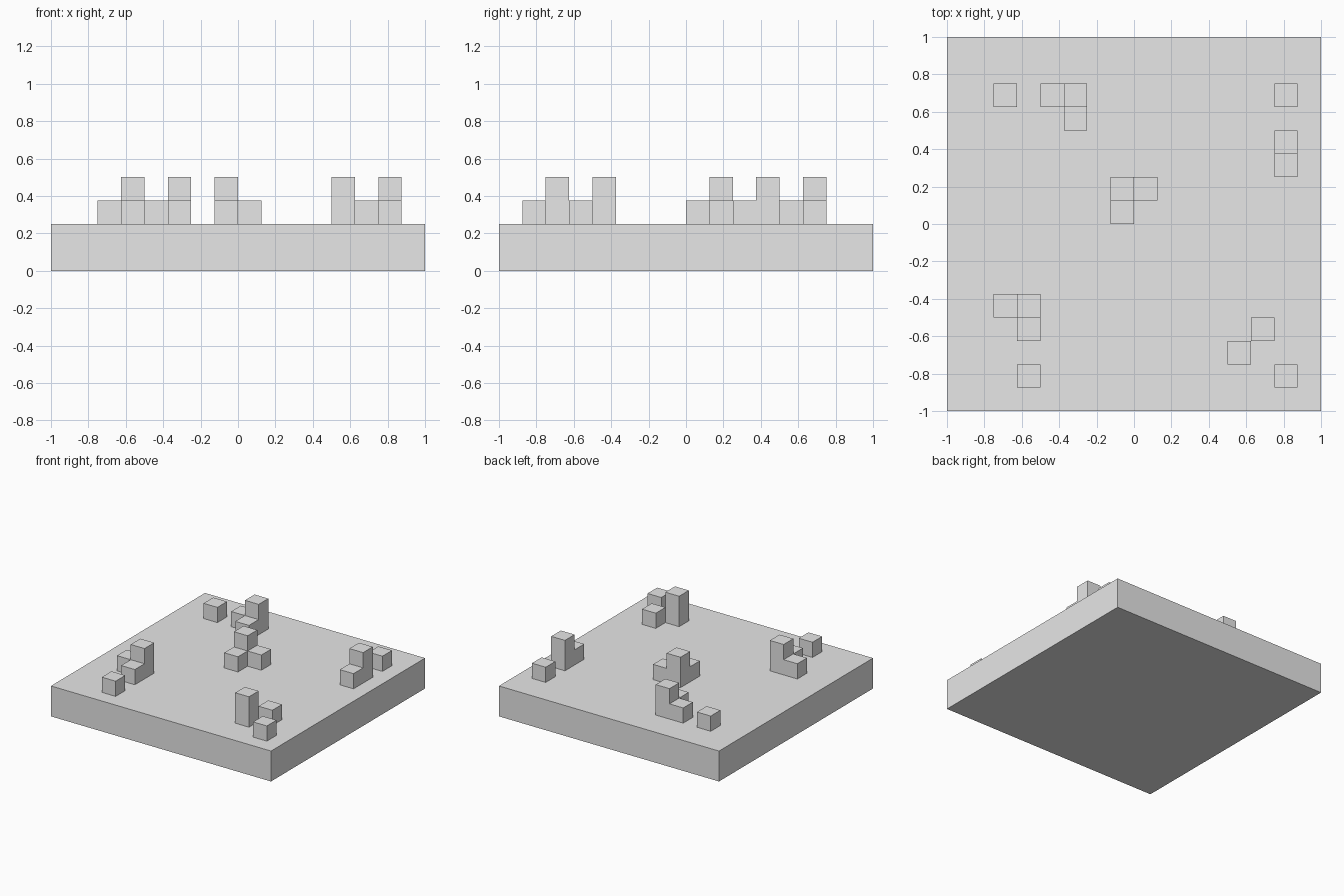
import bpy

# Remove the default cube only
default = bpy.data.objects.get("Cube")
if default:
    bpy.data.objects.remove(default, do_unlink=True)

UNIT = 0.125   # edge of one small block
BASE = 0.25    # slab thickness

# Plain grey material
grey = bpy.data.materials.new("plain_grey")
grey.use_nodes = True
colour = (0.8, 0.8, 0.8, 1)
grey.diffuse_color = colour
grey.node_tree.nodes["Principled BSDF"].inputs["Base Color"].default_value = colour


def box(name, centre, size):
    """Add a flat-shaded box with applied scale."""
    bpy.ops.mesh.primitive_cube_add(size=1, location=centre)
    ob = bpy.context.object
    ob.name = name
    ob.scale = size
    bpy.ops.object.transform_apply(location=False, rotation=False, scale=True)
    ob.data.materials.append(grey)
    return ob


def block(name, column, row, storeys):
    """Stand a square block on the slab at a grid cell."""
    height = storeys * UNIT
    box(name, ((column + 0.5) * UNIT, (row + 0.5) * UNIT, BASE + height / 2),
        (UNIT, UNIT, height))


# Ground slab
box("ground_slab", (0, 0, BASE / 2), (2, 2, BASE))

# Each cluster: one tall tower cell, then its low block cells
clusters = {
    "back_right": [(-3, 5), (-4, 5), (-3, 4), (-6, 5)],
    "back_left": [(6, 3), (6, 2), (6, 5)],
    "centre": [(-1, 1), (0, 1), (-1, 0)],
    "front_right": [(-5, -4), (-6, -4), (-5, -5), (-5, -7)],
    "front_left": [(4, -6), (5, -5), (6, -7)],
}
for place, (tower, *low_cells) in clusters.items():
    block(f"{place}_tower", *tower, 2)
    for number, cell in enumerate(low_cells, 1):
        block(f"{place}_low_block_{number}", *cell, 1)
